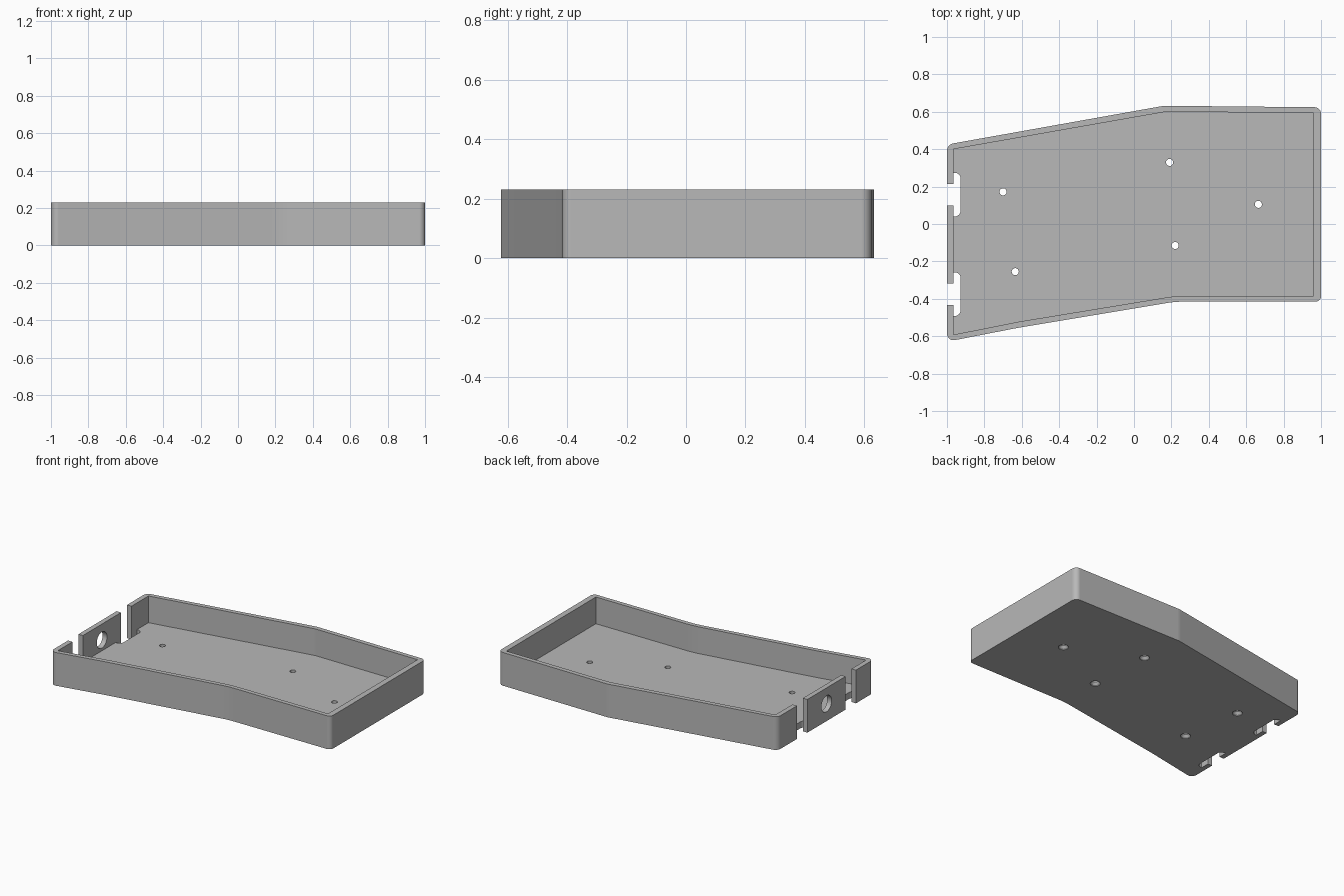
import bpy
import bmesh
from math import pi, cos, sin, radians, tan
from mathutils import Vector

cube = bpy.data.objects.get("Cube")
if cube:
    bpy.data.objects.remove(cube)

HEIGHT, FLOOR = 0.23, 0.045

grey = bpy.data.materials.new("plain_grey")
grey.use_nodes = True
colour = (0.48, 0.48, 0.48, 1)
grey.diffuse_color = colour
grey.node_tree.nodes["Principled BSDF"].inputs["Base Color"].default_value = colour


def rounded(corners, steps=8):
    """Outline through (x, y, radius) corners, each replaced by an arc."""
    path = []
    for i, (x, y, r) in enumerate(corners):
        p = Vector((x, y))
        a = (Vector(corners[i - 1][:2]) - p).normalized()
        b = (Vector(corners[(i + 1) % len(corners)][:2]) - p).normalized()
        if r == 0:
            path.append(p)
            continue
        half = a.angle(b) / 2
        centre = p + (a + b).normalized() * (r / sin(half))
        start = p + a * (r / tan(half)) - centre
        end = p + b * (r / tan(half)) - centre
        for k in range(steps + 1):
            t = k / steps
            path.append(centre + start.lerp(end, t).normalized() * r)
    return path


def make_object(name, bm):
    bmesh.ops.recalc_face_normals(bm, faces=bm.faces)
    mesh = bpy.data.meshes.new(name)
    bm.to_mesh(mesh)
    bm.free()
    mesh.materials.append(grey)
    obj = bpy.data.objects.new(name, mesh)
    bpy.context.collection.objects.link(obj)
    return obj


def prism(name, outline, z0, z1):
    bm = bmesh.new()
    face = bm.faces.new([bm.verts.new((p.x, p.y, z0)) for p in outline])
    top = bmesh.ops.extrude_face_region(bm, geom=[face])["geom"]
    verts = [v for v in top if isinstance(v, bmesh.types.BMVert)]
    bmesh.ops.translate(bm, verts=verts, vec=(0, 0, z1 - z0))
    return make_object(name, bm)


def lathe(name, rings, x, y, steps=24):
    """Closed round solid from (radius, z) rings."""
    bm = bmesh.new()
    loops = [[bm.verts.new((x + r * cos(2 * pi * k / steps), y + r * sin(2 * pi * k / steps), z))
              for k in range(steps)] for r, z in rings]
    for low, high in zip(loops, loops[1:]):
        for k in range(steps):
            n = (k + 1) % steps
            bm.faces.new((low[k], low[n], high[n], high[k]))
    bm.faces.new(loops[0])
    bm.faces.new(loops[-1])
    return make_object(name, bm)


def cut(target, cutter):
    mod = target.modifiers.new("cut", "BOOLEAN")
    mod.operation = "DIFFERENCE"
    mod.solver = "EXACT"
    mod.object = cutter
    bpy.context.view_layer.objects.active = target
    bpy.ops.object.modifier_apply(modifier=mod.name)
    bpy.data.objects.remove(cutter)


# Tray body with softly bent sides and rounded outer corners
outer = [(-1, 0.425, 0.04), (0.16, 0.632, 0.15), (1, 0.624, 0.035),
         (1, -0.415, 0.03), (0.22, -0.415, 0.6), (-0.62, -0.555, 0), (-1, -0.629, 0.035)]
tray = prism("tray", rounded(outer), 0, HEIGHT)

# Interior recess with crisp corners
inner = [(-0.966, 0.4, 0), (0.17, 0.6, 0.15), (0.96, 0.594, 0),
         (0.96, -0.385, 0), (0.22, -0.385, 0.6), (-0.62, -0.523, 0), (-0.966, -0.592, 0)]
cut(tray, prism("recess_cutter", rounded(inner), FLOOR, HEIGHT + 0.1))

# Two T-shaped strap slots through the end wall and floor
for yc in (0.157, -0.375):
    slot = [(-1.1, yc - 0.057, 0), (-0.966, yc - 0.057, 0), (-0.966, yc - 0.117, 0),
            (-0.927, yc - 0.117, 0.032), (-0.927, yc + 0.117, 0.032),
            (-0.966, yc + 0.117, 0), (-0.966, yc + 0.057, 0), (-1.1, yc + 0.057, 0)]
    cut(tray, prism("slot_cutter", rounded(slot), -0.1, HEIGHT + 0.1))

# Countersunk screw holes
for x, y in ((-0.7, 0.172), (0.19, 0.329), (0.665, 0.105), (0.22, -0.115), (-0.635, -0.255)):
    cut(tray, lathe("screw_cutter", [(0.032, -0.02), (0.032, 0.004), (0.019, 0.022), (0.019, 0.1)], x, y))

# Round cable hole in the end wall
hole = lathe("cable_cutter", [(0.056, -0.05), (0.056, 0.05)], 0, 0, 32)
hole.rotation_euler = (0, pi / 2, 0)
hole.location = (-0.985, -0.11, 0.12)
bpy.context.view_layer.update()
cut(tray, hole)

# Smooth rounded corners, crisp edges
bpy.ops.object.select_all(action="DESELECT")
tray.select_set(True)
bpy.context.view_layer.objects.active = tray
bpy.ops.object.shade_smooth_by_angle(angle=radians(25))
weighted = tray.modifiers.new("even_shading", "WEIGHTED_NORMAL")
weighted.keep_sharp = True
